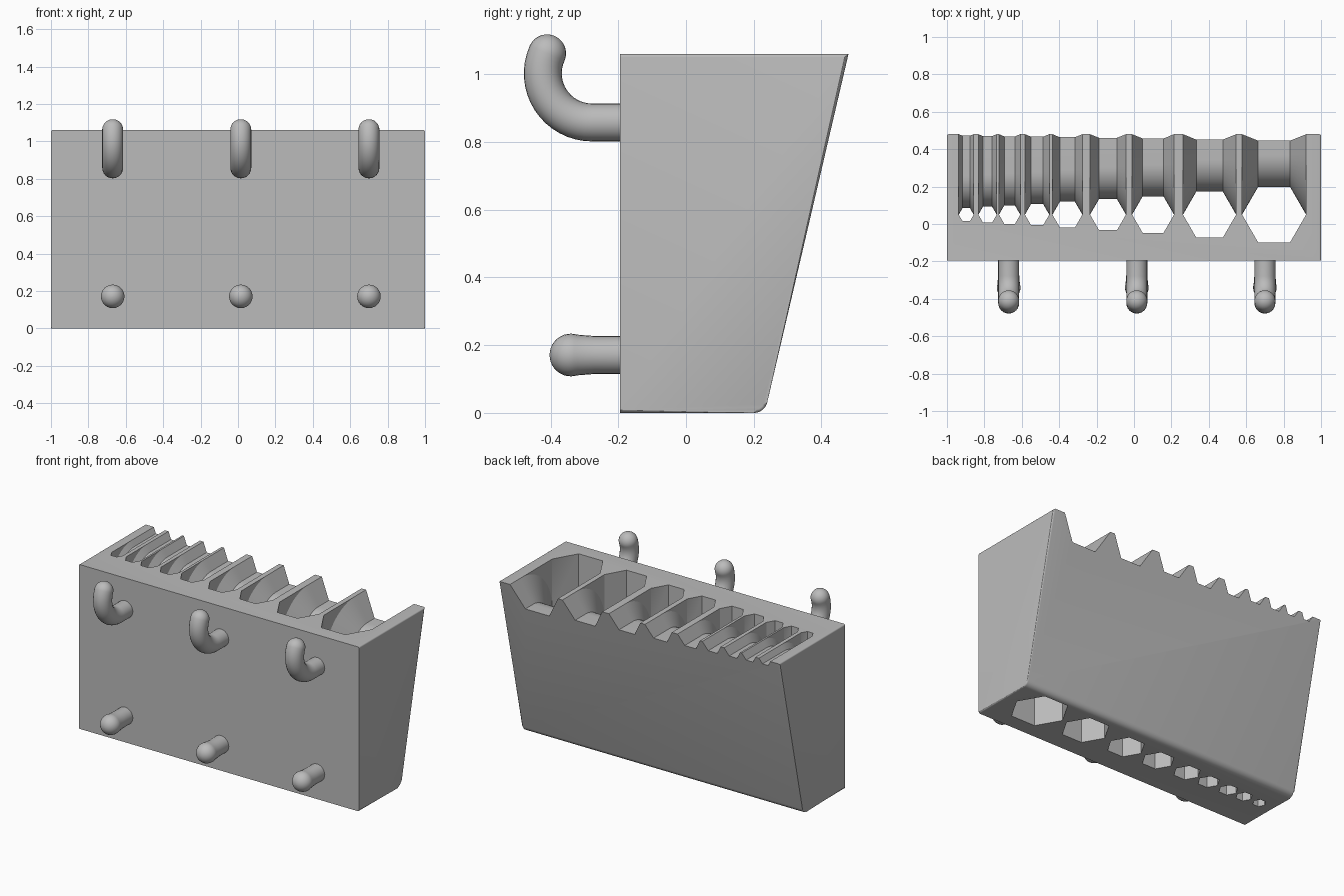
import bpy, bmesh, math
from mathutils import Vector

if "Cube" in bpy.data.objects:
    bpy.data.objects.remove(bpy.data.objects["Cube"])

grey = bpy.data.materials.new("light grey plastic")
grey.diffuse_color = (0.5, 0.5, 0.5, 1)
grey.use_nodes = True
grey.node_tree.nodes["Principled BSDF"].inputs["Base Color"].default_value = grey.diffuse_color
TOP, HOLE_Y = 1.06, 0.05


def finish(bm, name):
    bmesh.ops.recalc_face_normals(bm, faces=bm.faces[:])
    me = bpy.data.meshes.new(name)
    bm.to_mesh(me)
    bm.free()
    me.materials.append(grey)
    ob = bpy.data.objects.new(name, me)
    bpy.context.collection.objects.link(ob)
    return ob


def activate(ob):
    bpy.ops.object.select_all(action='DESELECT')
    ob.select_set(True)
    bpy.context.view_layer.objects.active = ob


def smooth(ob):
    activate(ob)
    bpy.ops.object.shade_smooth_by_angle(angle=math.radians(30))


# holder block: side profile with rounded lower front corner
def make_block():
    bm = bmesh.new()
    r, lean = 0.04, math.atan2(0.245, TOP)
    c = Vector((0.201, r))
    prof = [(-0.195, TOP), (-0.195, 0.0)]
    for i in range(7):
        a = -math.pi / 2 + (math.pi / 2 - lean) * i / 6
        prof.append((c.x + r * math.cos(a), c.y + r * math.sin(a)))
    prof.append((0.48, TOP))
    left = [bm.verts.new((-1, y, z)) for y, z in prof]
    right = [bm.verts.new((1, y, z)) for y, z in prof]
    bm.faces.new(left)
    bm.faces.new(right[::-1])
    n = len(prof)
    for i in range(n):
        j = (i + 1) % n
        bm.faces.new((left[i], left[j], right[j], right[i]))
    # round the end edges, except at the flat back
    edges = [e for e in bm.edges
             if abs(e.verts[0].co.x - e.verts[1].co.x) < 0.01
             and not all(v.co.y < -0.19 for v in e.verts)]
    bmesh.ops.bevel(bm, geom=edges, offset=0.02, segments=4, profile=0.5,
                    affect='EDGES', clamp_overlap=True)
    return finish(bm, "holder_block")


# hexagonal slot: vertical hole that bends into an open channel at the top
def add_slot(bm, cx, R, bend=0.17, steps=14):
    ap = R * math.sqrt(3) / 2
    rho = bend + ap
    cy, cz = HOLE_Y + rho, TOP - rho
    section = [(-R, 0), (-R / 2, ap), (R / 2, ap), (R, 0)]
    rows = []
    for i in range(steps + 1):
        a = math.pi / 2 * i / steps
        rows.append([bm.verts.new((cx + x, cy - (rho - d) * math.cos(a),
                                   cz + (rho - d) * math.sin(a)))
                     for x, d in section])
    rows.append([bm.verts.new((cx + x, 0.75, TOP - d)) for x, d in section])
    faces = [bm.faces.new((p[k], p[k + 1], q[k + 1], q[k]))
             for p, q in zip(rows, rows[1:]) for k in range(3)]
    back = [bm.verts.new((cx + s * R / 2, HOLE_Y - ap, cz)) for s in (1, -1)]
    ring = rows[0] + back
    hexa = bm.faces.new(ring)
    ext = bmesh.ops.extrude_face_region(bm, geom=faces + [hexa],
                                        use_keep_orig=True)
    for v in ext["geom"]:
        if isinstance(v, bmesh.types.BMVert):
            v.co.z = 1.3
    bmesh.ops.delete(bm, geom=[hexa], context='FACES_ONLY')
    low = [bm.verts.new((v.co.x, v.co.y, -0.3)) for v in ring]
    for i in range(6):
        j = (i + 1) % 6
        bm.faces.new((ring[i], ring[j], low[j], low[i]))
    bm.faces.new(low)


block = make_block()
bm = bmesh.new()
for cx, R in [(-0.897, 0.040), (-0.783, 0.049), (-0.665, 0.057),
              (-0.518, 0.065), (-0.356, 0.080), (-0.139, 0.096),
              (0.102, 0.112), (0.404, 0.142), (0.749, 0.171)]:
    add_slot(bm, cx, R)
cutter = finish(bm, "slot_cutter")
cutter.hide_render = True
mod = block.modifiers.new("slots", 'BOOLEAN')
mod.operation = 'DIFFERENCE'
mod.solver = 'EXACT'
mod.object = cutter
activate(block)
bpy.ops.object.modifier_apply(modifier=mod.name)
bpy.data.objects.remove(cutter)
smooth(block)


# round rod along a path in the side plane: (y, z, direction angle, radius)
def rod(name, x, path, sides=24):
    bm = bmesh.new()
    rings = []
    for y, z, a, r in path:
        n = Vector((0, -math.sin(a), math.cos(a)))
        c = Vector((x, y, z))
        rings.append([bm.verts.new(c + r * (Vector((1, 0, 0)) * math.cos(t) + n * math.sin(t)))
                      for t in (2 * math.pi * k / sides for k in range(sides))])
    for p, q in zip(rings, rings[1:]):
        for k in range(sides):
            j = (k + 1) % sides
            bm.faces.new((p[k], p[j], q[j], q[k]))
    bm.faces.new(rings[0])
    bm.faces.new(rings[-1])
    smooth(finish(bm, name))


def ball_end(y, z, a, r, start=0.0):
    out = []
    for i in range(13):
        t = start + (1.55 - start) * i / 12
        s = r * math.sin(t)
        out.append((y + s * math.cos(a), z + s * math.sin(a), a, r * math.cos(t)))
    return out


# upper hook path: straight, then curling upward
rad, bend_r, hy, hz = 0.056, 0.145, -0.278, 0.858
hook = [(-0.17, hz, math.pi, rad)]
for i in range(17):
    t = math.radians(114) * i / 16
    hook.append((hy - bend_r * math.sin(t), hz + bend_r * (1 - math.cos(t)),
                 math.pi - t, rad))
ye, ze, ae, _ = hook.pop()
hook += ball_end(ye, ze, ae, rad)

# lower peg path: straight with a slightly larger ball tip
peg = [(-0.17, 0.171, math.pi, rad), (-0.27, 0.171, math.pi, rad),
       (-0.295, 0.171, math.pi, 0.058)]
peg += ball_end(-0.34, 0.171, math.pi, 0.063, -0.3)

for i, x in enumerate((-0.67, 0.015, 0.70)):
    rod(f"upper_hook_{i + 1}", x, hook)
    rod(f"lower_peg_{i + 1}", x, peg)
